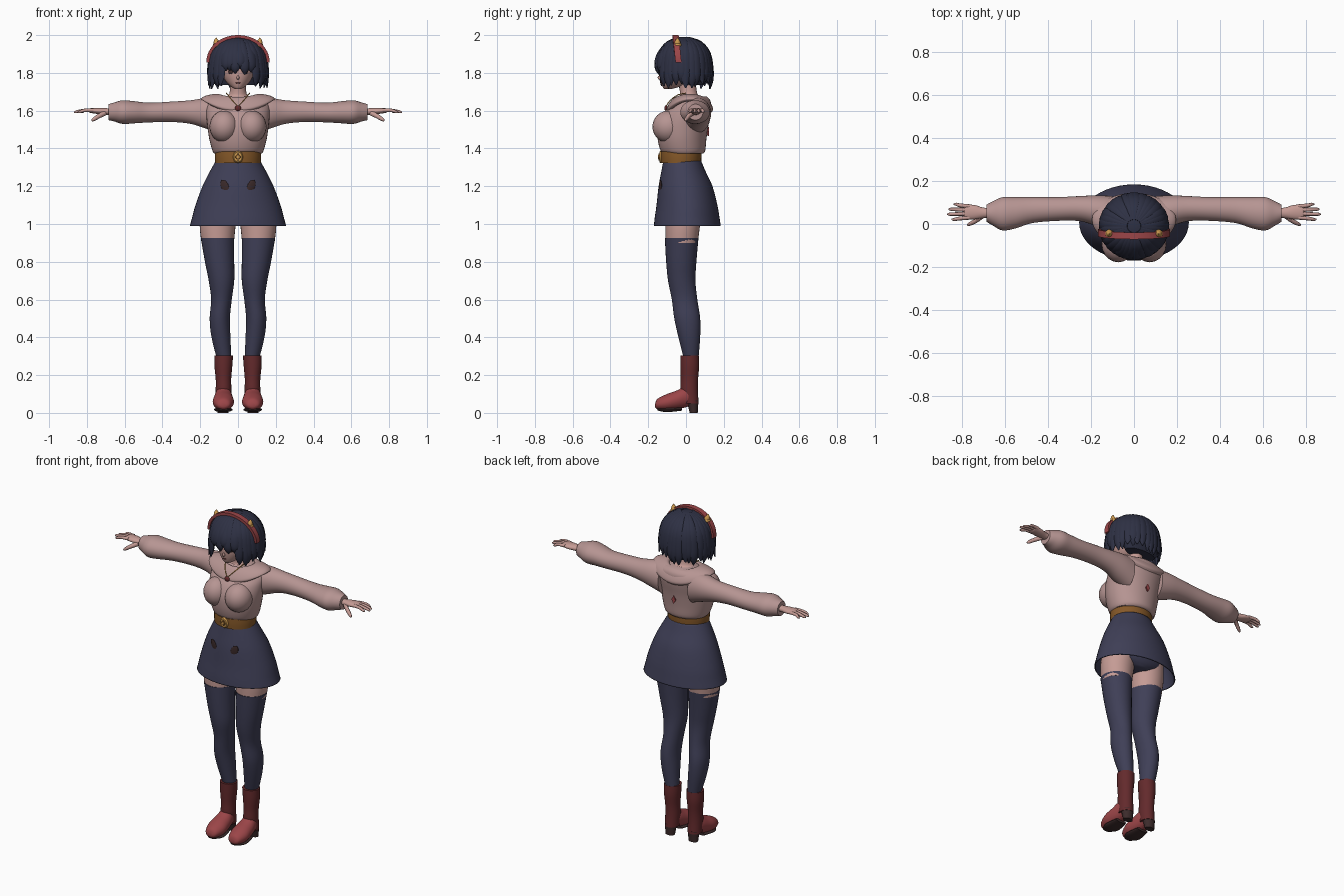
import bpy, bmesh, math, random
from mathutils import Vector

random.seed(4)
cube = bpy.data.objects.get("Cube")
if cube:
    bpy.data.objects.remove(cube, do_unlink=True)


def material(name, r, g, b):
    m = bpy.data.materials.new(name)
    m.use_nodes = True
    m.diffuse_color = (r, g, b, 1)
    for node in m.node_tree.nodes:
        if node.type == 'BSDF_PRINCIPLED':
            node.inputs["Base Color"].default_value = (r, g, b, 1)
    return m


KNIT = material("dusty pink knit", .47, .30, .29)
SKIN = material("skin", .56, .33, .30)
NAVY = material("navy cloth", .050, .050, .095)
HAIR = material("blue black hair", .027, .030, .057)
RED = material("red leather", .33, .060, .065)
MAROON = material("dark red leather", .125, .023, .025)
BROWN = material("belt brown", .24, .10, .022)
GOLD = material("gold", .60, .32, .08)
DARK = material("dark brown", .045, .024, .024)
made = []


def finish(ob, mat, mirror=False):
    ob.data.materials.append(mat)
    if mirror:
        ob.modifiers.new("both sides", 'MIRROR')
    made.append(ob)
    return ob


def bridge(bm, rings, caps=True):
    """Join rings of points into a skin."""
    loops = [[bm.verts.new(p) for p in ring] for ring in rings]
    n = len(loops[0])
    for a, b in zip(loops, loops[1:]):
        for i in range(n):
            j = (i + 1) % n
            bm.faces.new((a[i], a[j], b[j], b[i]))
    if caps:
        bm.faces.new(loops[0])
        bm.faces.new(loops[-1])


def to_object(name, bm, mat, mirror=False):
    bmesh.ops.recalc_face_normals(bm, faces=bm.faces[:])
    mesh = bpy.data.meshes.new(name)
    bm.to_mesh(mesh)
    bm.free()
    ob = bpy.data.objects.new(name, mesh)
    bpy.context.collection.objects.link(ob)
    return finish(ob, mat, mirror)


def smooth_rows(rows, steps=4):
    """Pass a smooth curve through rows of numbers."""
    out = []
    for i in range(len(rows) - 1):
        quad = [rows[max(i - 1, 0)], rows[i], rows[i + 1], rows[min(i + 2, len(rows) - 1)]]
        for s in range(steps):
            t = s / steps
            out.append([b + .5 * t * (c - a + t * (2 * a - 5 * b + 4 * c - d + t * (3 * (b - c) + d - a)))
                        for a, b, c, d in zip(*quad)])
    return out + [list(rows[-1])]


def loft(name, axis, rows, mat, mirror=False, n=32, caps=True, steps=4):
    """Ovals along an axis; row = position, then low and high of the other two axes."""
    bm, rings = bmesh.new(), []
    for p, a0, a1, b0, b1 in smooth_rows(rows, steps):
        ring = []
        for i in range(n):
            t = math.tau * i / n
            u = (a0 + a1 + (a1 - a0) * math.cos(t)) / 2
            v = (b0 + b1 + (b1 - b0) * math.sin(t)) / 2
            ring.append({'x': (p, u, v), 'y': (u, p, v), 'z': (u, v, p)}[axis])
        rings.append(ring)
    bridge(bm, rings, caps)
    return to_object(name, bm, mat, mirror)


def body(rows):
    """Rows symmetric about x: z, half width, front, back."""
    return [(z, -w, w, f, b) for z, w, f, b in rows]


def sweep(bm, rows, side, n=8):
    """Tapered strand; row = x, y, z, half width, half thickness."""
    rows, rings = smooth_rows(rows, 3), []
    for i, row in enumerate(rows):
        p = Vector(row[:3])
        along = Vector(rows[min(i + 1, len(rows) - 1)][:3]) - Vector(rows[max(i - 1, 0)][:3])
        normal = along.cross(side).normalized()
        rings.append([p + side * row[3] * math.cos(math.tau * k / n)
                      + normal * row[4] * math.sin(math.tau * k / n) for k in range(n)])
    bridge(bm, rings)


def ball(name, loc, scale, mat, rot=(0, 0, 0), mirror=False):
    bm = bmesh.new()
    bmesh.ops.create_uvsphere(bm, u_segments=20, v_segments=12, radius=1)
    return place(to_object(name, bm, mat), loc, scale, rot, mirror)


def plate(name, sides, loc, scale, mat):
    """Flat polygon badge facing the front or back."""
    bm = bmesh.new()
    bmesh.ops.create_cone(bm, cap_ends=True, segments=sides, radius1=1, radius2=.8, depth=1)
    return place(to_object(name, bm, mat), loc, scale, (math.pi / 2, 0, 0))


def place(ob, loc, scale, rot, mirror=False):
    for m in ([False, True] if mirror else [False]):
        o = ob
        if m:
            o = ob.copy()
            bpy.context.collection.objects.link(o)
            made.append(o)
        k = -1 if m else 1
        o.location = (k * loc[0], loc[1], loc[2])
        o.scale = scale
        o.rotation_euler = (rot[0], k * rot[1], k * rot[2])
    return ob


# Boots
loft("boot_shafts", 'z', [(.305, .026, .125, -.03, .068), (.25, .03, .125, -.03, .07),
     (.18, .036, .118, -.028, .064), (.12, .035, .118, -.03, .063), (.05, .037, .118, -.02, .067)], MAROON, True)
loft("boot_feet", 'y', [(-.163, .06, .095, .03, .05), (-.15, .04, .115, .018, .075), (-.10, .022, .133, .012, .10),
     (-.05, .025, .13, .018, .118), (0, .034, .121, .03, .14), (.04, .045, .11, .045, .12)], RED, True)
loft("boot_heels", 'z', [(0, .05, .108, .02, .062), (.03, .046, .11, .012, .064), (.065, .042, .114, 0, .066)], DARK, True)
loft("boot_soles", 'y', [(-.15, .055, .1, .012, .025), (-.10, .028, .127, .004, .03), (-.02, .04, .115, .012, .03)], DARK, True)

# Legs
loft("stockings", 'z', [(.28, .035, .11, -.01, .065), (.4, .04, .14, -.04, .075), (.5, .043, .15, -.062, .075),
     (.6, .033, .142, -.075, .06), (.7, .02, .155, -.095, .05), (.8, .02, .175, -.105, .055),
     (.925, .02, .197, -.112, .066)], NAVY, True)
loft("thighs", 'z', [(.9, .022, .193, -.108, .063), (1.0, .012, .203, -.11, .075), (1.1, .002, .19, -.11, .09)], SKIN, True)
loft("shorts", 'z', body([(1.0, .06, -.05, .07), (1.04, .19, -.115, .1), (1.15, .175, -.115, .11),
     (1.3, .11, -.1, .07)]), NAVY)

# Skirt with two worn marks
skirt = loft("skirt", 'z', body([(1.335, .117, -.12, .08), (1.28, .148, -.13, .103), (1.2, .188, -.145, .14),
     (1.1, .225, -.156, .166), (1.03, .244, -.166, .178), (.99, .255, -.17, .184)]), NAVY, n=48, caps=False)
shell = skirt.modifiers.new("cloth", 'SOLIDIFY')
shell.thickness = .006
ball("skirt_mark", (.07, -.135, 1.2), (.021, .005, .036), DARK, (.08, .4, .3), True)

# Belt and buckle
loft("belt", 'z', body([(1.323, .121, -.133, .08), (1.355, .123, -.135, .082), (1.385, .122, -.135, .082)]), BROWN)
plate("buckle", 8, (0, -.137, 1.355), (.028, .034, .009), GOLD)
plate("buckle_inset", 4, (0, -.141, 1.355), (.018, .022, .008), BROWN)
plate("buckle_stud", 4, (0, -.144, 1.355), (.01, .012, .008), GOLD)

# Sweater
loft("sweater_body", 'z', body([(1.372, .125, -.115, .09), (1.39, .136, -.135, .102), (1.45, .152, -.15, .108),
     (1.52, .162, -.15, .118), (1.58, .168, -.125, .13), (1.62, .168, -.088, .134), (1.655, .15, -.055, .128),
     (1.675, .11, -.035, .11)]), KNIT, n=40)
ball("bust", (.073, -.093, 1.515), (.078, .085, .085), KNIT, mirror=True)
loft("sleeves", 'x', [(.10, -.02, .13, 1.48, 1.67), (.17, -.01, .133, 1.505, 1.668), (.25, .013, .13, 1.53, 1.655),
     (.35, .015, .125, 1.54, 1.648), (.47, .005, .125, 1.538, 1.642), (.55, -.02, .125, 1.533, 1.65),
     (.61, -.03, .125, 1.53, 1.655), (.655, -.008, .106, 1.543, 1.643), (.685, .01, .09, 1.55, 1.635)], KNIT, True)
bm = bmesh.new()
bridge(bm, [[(rx * math.cos(t), cy + ry * math.sin(t), z + lift * math.cos(t) ** 2)
             for t in (math.tau * i / 40 for i in range(40))]
            for rx, cy, ry, z, lift in smooth_rows([
                (.18, .02, .112, 1.59, .06), (.195, .02, .124, 1.607, .055), (.175, .022, .108, 1.643, .035),
                (.125, .022, .085, 1.668, .02), (.095, .02, .068, 1.67, .015), (.08, .02, .055, 1.645, .01)])], False)
to_object("sweater_collar", bm, KNIT)
plate("back_emblem", 4, (0, .117, 1.49), (.014, .026, .009), RED)

# Hands
loft("palms", 'x', [(.66, .03, .075, 1.578, 1.612), (.70, .028, .076, 1.578, 1.613), (.74, .022, .088, 1.582, 1.615),
     (.78, .022, .09, 1.588, 1.613), (.79, .03, .085, 1.593, 1.608)], SKIN, True, n=20)
bm = bmesh.new()
across = Vector((0, 1, 0))
for y, tip in ((.03, .848), (.048, .868), (.065, .862), (.082, .838)):
    spread = (y - .055) * .35
    sweep(bm, [(.765, y, 1.602, .010, .010), (.81, y + spread / 2, 1.602, .009, .009),
               (tip - .012, y + spread, 1.594, .0075, .0075), (tip, y + spread, 1.59, .003, .003)], across)
sweep(bm, [(.70, .04, 1.59, .014, .014), (.735, .015, 1.572, .012, .012),
           (.765, 0, 1.553, .009, .009), (.775, -.005, 1.546, .003, .003)], across)
to_object("fingers", bm, SKIN, True)

# Neck, head and face
loft("neck", 'z', body([(1.62, .085, -.05, .09), (1.665, .07, -.04, .078), (1.69, .046, -.032, .06),
     (1.76, .04, -.04, .05)]), SKIN)
loft("head", 'z', body([(1.714, .014, -.115, -.08), (1.728, .038, -.125, -.03), (1.76, .068, -.135, .04),
     (1.80, .083, -.14, .07), (1.86, .09, -.135, .09), (1.93, .075, -.11, .07)]), SKIN)
ball("nose", (0, -.139, 1.775), (.007, .011, .011), SKIN)
ball("eye", (.038, -.127, 1.806), (.016, .005, .013), DARK, (0, 0, .4), True)
ball("mouth", (0, -.130, 1.747), (.013, .004, .003), MAROON)

# Hair: a core under overlapping locks, short over the face
loft("hair_core", 'z', body([(1.735, .10, .01, .095), (1.78, .128, -.01, .12), (1.82, .138, -.05, .128),
     (1.855, .142, -.135, .13), (1.90, .132, -.145, .122), (1.95, .1, -.115, .09), (1.98, .05, -.06, .04),
     (1.988, .015, -.02, .01)]), HAIR)
bm = bmesh.new()
count = 32
for i in range(count):
    deg = 360 * (i + .5) / count - 180
    a = math.radians(deg + random.uniform(-3, 3))
    fringe = abs(deg) < 34
    end = random.uniform(1.79, 1.83) if fringe else random.uniform(1.712, 1.745)
    flare = .97 if fringe else random.uniform(.9, 1.07)
    rows = []
    for r, z, drop, w, t in ((.2, 1.982, 0, .012, .008), (.6, 1.958, 0, .022, .011), (.9, 1.905, 0, .029, .012),
                             (1.0, 1.9, .42, .03, .013), (1.01, 1.9, .75, .023, .011), (flare, 1.9, 1, .003, .002)):
        rows.append((.15 * r * math.sin(a), -.01 - .143 * r * math.cos(a), z + (end - z) * drop, w, t))
    sweep(bm, rows, Vector((math.cos(a), math.sin(a), 0)))
to_object("hair_locks", bm, HAIR)

# Headband with horn ornaments
bm = bmesh.new()
arc = [math.radians(-2 + 184 * i / 32) for i in range(33)]
bridge(bm, [[((.159 + r) * math.cos(t), -.04 - .015 * math.sin(t) + y, 1.86 + (.132 + r) * math.sin(t))
             for r, y in ((-.008, -.016), (.008, -.016), (.008, .016), (-.008, .016))] for t in arc])
to_object("headband", bm, RED)
bm = bmesh.new()
sweep(bm, [(.108, -.045, 1.945, .019, .019), (.114, -.045, 1.962, .016, .016),
           (.116, -.045, 1.976, .009, .009), (.114, -.045, 1.986, .002, .002)], across, 12)
to_object("headband_horns", bm, GOLD, True)
ball("horn_base", (.112, -.045, 1.947), (.021, .021, .015), GOLD, mirror=True)

# Necklace
bm = bmesh.new()
sweep(bm, [(.062, .0, 1.693, .003, .003), (.054, -.042, 1.684, .003, .003),
           (.03, -.083, 1.655, .003, .003), (0, -.106, 1.622, .003, .003)], Vector((1, 0, 0)), 6)
to_object("necklace_chain", bm, GOLD, True)
ball("pendant", (0, -.106, 1.613), (.017, .009, .015), MAROON)

# Smooth shading with sharp edges kept
bpy.ops.object.select_all(action='DESELECT')
for ob in made:
    ob.select_set(True)
bpy.context.view_layer.objects.active = made[0]
bpy.ops.object.shade_smooth_by_angle(angle=math.radians(50))
